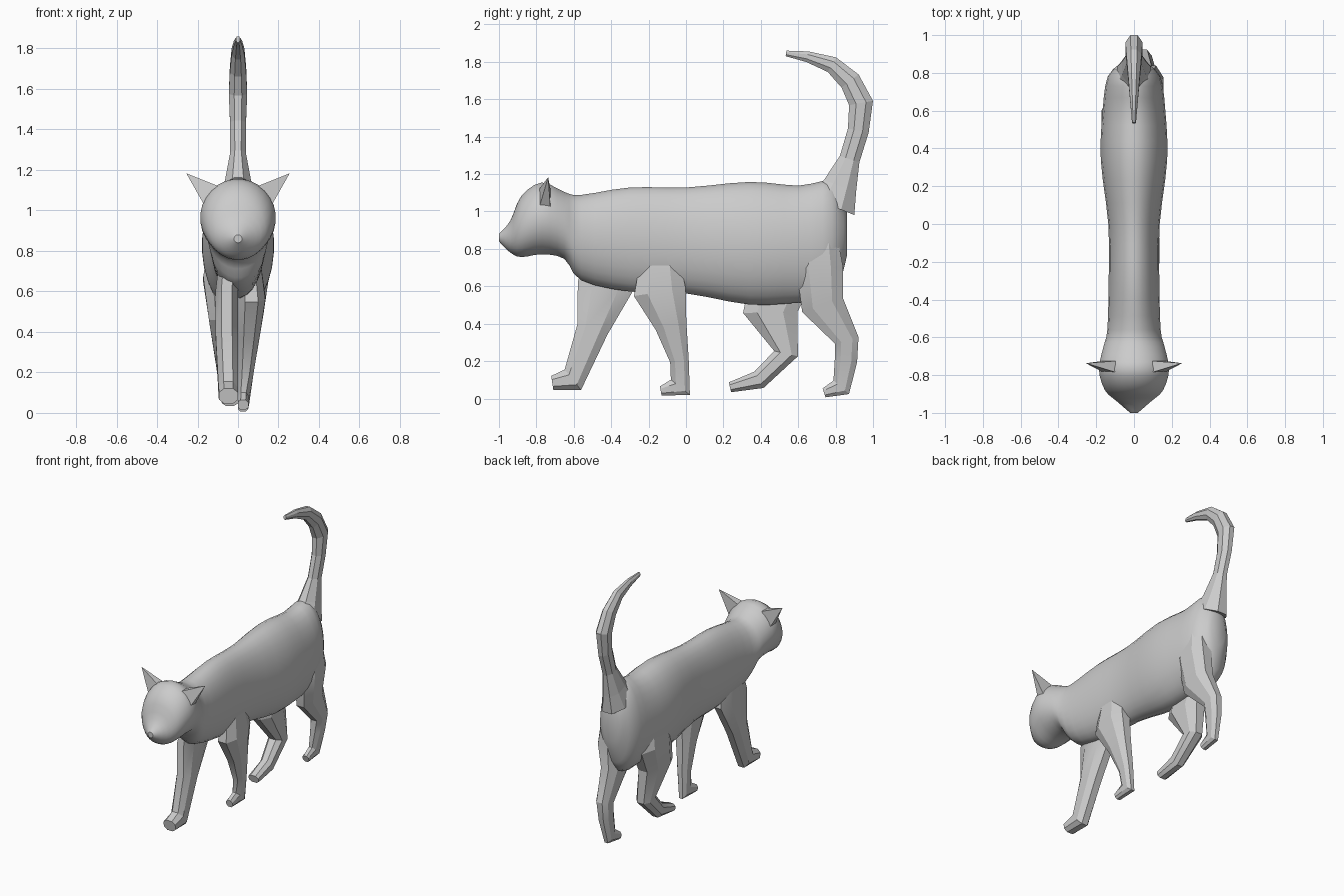
import bpy, bmesh, math
from mathutils import Vector

if "Cube" in bpy.data.objects:
    bpy.data.objects.remove(bpy.data.objects["Cube"])


def finish(name, bm, smooth=None):
    bmesh.ops.recalc_face_normals(bm, faces=bm.faces)
    mesh = bpy.data.meshes.new(name)
    bm.to_mesh(mesh)
    bm.free()
    ob = bpy.data.objects.new(name, mesh)
    bpy.context.collection.objects.link(ob)
    if smooth:
        bpy.ops.object.select_all(action='DESELECT')
        ob.select_set(True)
        bpy.context.view_layer.objects.active = ob
        bpy.ops.object.shade_smooth_by_angle(angle=math.radians(smooth))


def spline(rows, steps):
    """Catmull-Rom refinement of rows of numbers."""
    pts = [Vector(r) for r in rows]
    out = []
    for i in range(len(pts) - 1):
        p0, p1, p2, p3 = pts[max(i - 1, 0)], pts[i], pts[i + 1], pts[min(i + 2, len(pts) - 1)]
        for k in range(steps):
            t = k / steps
            out.append(p1 + (p2 - p0) * (t / 2) + (p0 * 2 - p1 * 5 + p2 * 4 - p3) * (t * t / 2)
                       + (p1 * 3 - p0 - p2 * 3 + p3) * (t ** 3 / 2))
    return out + [pts[-1]]


def loft(name, rows, sides, square=1.0, smooth=None, upright=False):
    """Skin sections (y, z, half depth, x min, x max) set across their path;
    square > 1 clips the round section towards a chamfered box."""
    bm = bmesh.new()
    rings = []
    mid = [Vector((r[0], r[1])) for r in rows]
    for n, (y, z, h, x0, x1) in enumerate(rows):
        tan = Vector((0, 0))
        if n > 0:
            tan += (mid[n] - mid[n - 1]).normalized()
        if n < len(mid) - 1:
            tan += (mid[n + 1] - mid[n]).normalized()
        tan.normalize()
        across = Vector((0, 1)) if upright else Vector((-tan.y, tan.x))
        ring = []
        for i in range(sides):
            a = math.tau * (i + 0.5) / sides
            u = max(-1, min(1, square * math.cos(a)))
            v = max(-1, min(1, square * math.sin(a)))
            p = mid[n] + across * (v * h)
            ring.append(bm.verts.new(((x0 + x1) / 2 + u * (x1 - x0) / 2, p.x, p.y)))
        rings.append(ring)
    for r, s in zip(rings, rings[1:]):
        for i in range(sides):
            j = (i + 1) % sides
            bm.faces.new((r[i], r[j], s[j], s[i]))
    bm.faces.new(rings[0])
    bm.faces.new(rings[-1])
    finish(name, bm, smooth)


# Head, neck and torso: y, centre z, half height, half width
body = spline([(-1, .86, .02, .02), (-.94, .865, .085, .09), (-.88, .92, .165, .155),
               (-.77, .963, .193, .187), (-.65, .925, .18, .163), (-.56, .86, .23, .142),
               (-.3, .85, .28, .135), (0, .845, .285, .137), (.34, .83, .33, .177),
               (.6, .825, .315, .167), (.78, .84, .32, .14), (.86, .88, .12, .06)], 3)
loft("body", [(y, z, h, -w, w) for y, z, h, w in body], 28, smooth=40, upright=True)

# Tail: y, z, half thickness
tail = spline([(.78, 1.03, .13), (.875, 1.28, .055), (.936, 1.58, .065),
               (.78, 1.785, .045), (.535, 1.845, .015)], 2)
loft("tail", [(y, z, h, -.7 * h, .7 * h) for y, z, h in tail], 8, 1.08)


def leg(name, side, foot, cap, path):
    """Leg from body to toe; outer side flares with height up to a cap."""
    y, z, h = path[0]
    rows = [(y, z + .2, h * .7, 0, side * cap * .8)]   # root hidden in the torso
    rows += [(y, z, h, 0, side * min(foot + .16 * z, cap)) for y, z, h in path]
    loft(name, rows, 8, 1.25, smooth=25)


leg("front_leg_left", -1, .08, .11, [(-.43, .6, .15), (-.5, .37, .085),
                                     (-.605, .1, .07), (-.715, .083, .038)])
leg("front_leg_right", 1, .045, .135, [(-.14, .57, .14), (-.08, .39, .085), (-.035, .2, .05),
                                       (-.03, .06, .065), (-.135, .04, .025)])
leg("hind_leg_left", -1, .07, .172, [(.52, .66, .17), (.45, .46, .145), (.535, .24, .065),
                                     (.39, .1, .05), (.235, .06, .027)])
leg("hind_leg_right", 1, .045, .172, [(.715, .7, .125), (.73, .5, .115), (.86, .31, .065),
                                      (.855, .2, .06), (.83, .06, .055), (.738, .03, .025)])

# Ears: thin pyramids rooted in the head
for side, sx in (("left", -1), ("right", 1)):
    bm = bmesh.new()
    base = [bm.verts.new((sx * (.13 + k * .033), y, 1.07 - k * .05))
            for k, y in ((-1, -.785), (1, -.785), (1, -.725), (-1, -.725))]
    tip = bm.verts.new((sx * .255, -.737, 1.183))
    bm.faces.new(base)
    for i in range(4):
        bm.faces.new((base[i], base[(i + 1) % 4], tip))
    finish("ear_" + side, bm)
